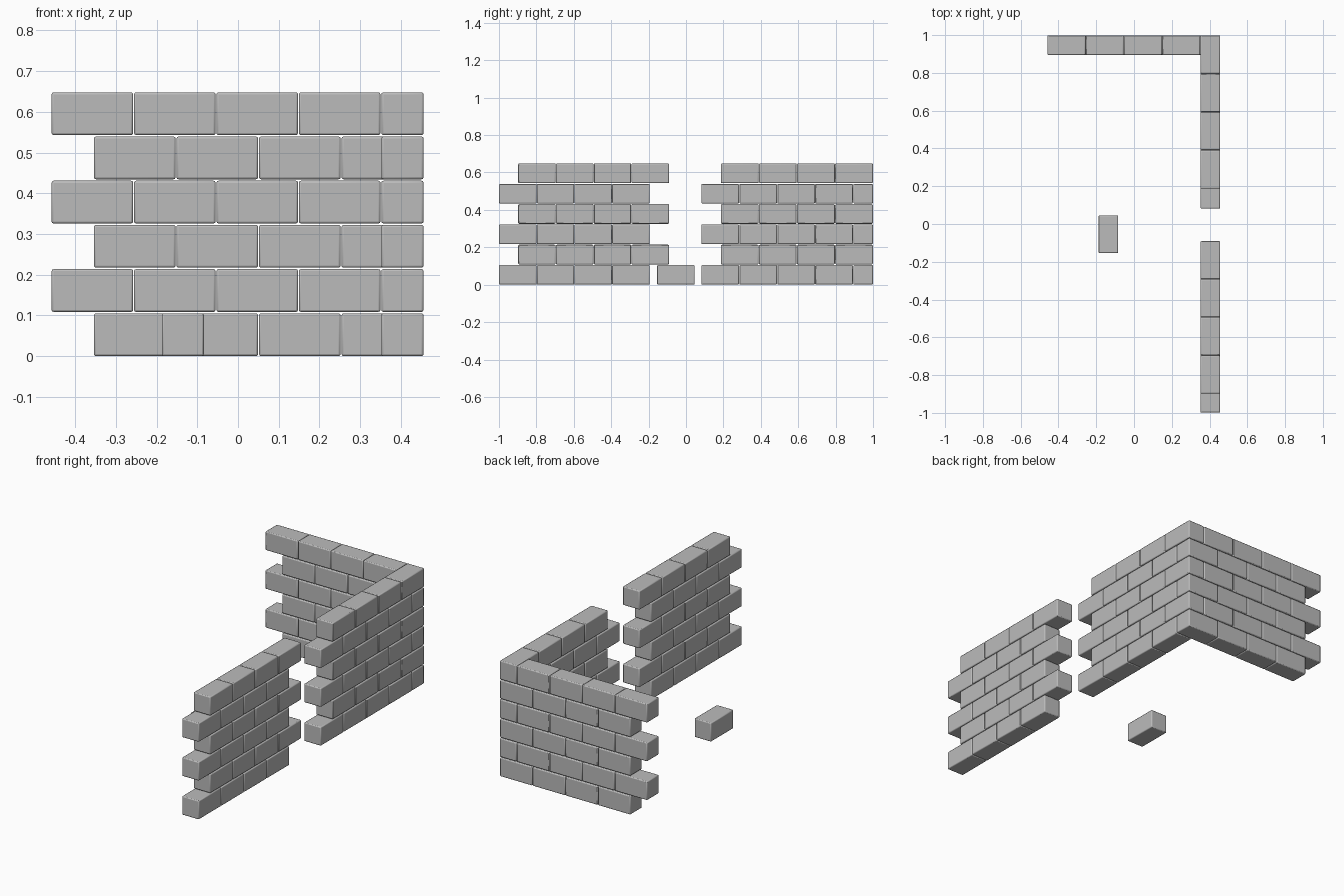
import bpy

old = bpy.data.objects.get("Cube")
if old:
    bpy.data.objects.remove(old, do_unlink=True)

THICK = 0.104    # brick width
HEIGHT = 0.105   # brick height
COURSE = 0.1086  # course spacing
GAP = 0.002      # joint between bricks

stone = bpy.data.materials.new("grey stone")
stone.use_nodes = True
grey = (0.5, 0.5, 0.5, 1)
stone.diffuse_color = grey
stone.node_tree.nodes["Principled BSDF"].inputs["Base Color"].default_value = grey


def brick(name, low, high):
    """One brick with softened edges between two corners."""
    bpy.ops.mesh.primitive_cube_add(
        size=1, location=[(a + b) / 2 for a, b in zip(low, high)])
    ob = bpy.context.object
    ob.name = name
    ob.scale = [b - a for a, b in zip(low, high)]
    bpy.ops.object.transform_apply(location=False, rotation=False, scale=True)
    ob.data.materials.append(stone)
    bevel = ob.modifiers.new("soft edges", 'BEVEL')
    bevel.width = 0.005
    bevel.segments = 2
    bpy.ops.object.shade_smooth_by_angle()


def course(name, axis, start, end, across, row, count=4):
    """A run of bricks along x (axis 0) or y (axis 1)."""
    pitch = (end - start) / count
    for i in range(count):
        low, high = [0, 0, row * COURSE], [0, 0, row * COURSE + HEIGHT]
        low[axis] = start + i * pitch + GAP / 2
        high[axis] = start + (i + 1) * pitch - GAP / 2
        low[1 - axis], high[1 - axis] = across - THICK / 2, across + THICK / 2
        brick(f"{name}_row{row + 1}_brick{i + 1}", low, high)


SIDE_X = 0.404
BACK_Y = 0.947

# Alternating courses, interlocked at the back corner
for row in range(6):
    if row % 2 == 0:
        course("front_wall", 1, -1.0, -0.194, SIDE_X, row)
        course("side_wall", 1, 0.081, 0.893, SIDE_X, row)
        course("back_wall", 0, -0.355, 0.456, BACK_Y, row)
    else:
        course("front_wall", 1, -0.898, -0.09, SIDE_X, row)
        course("side_wall", 1, 0.186, 1.0, SIDE_X, row)
        course("back_wall", 0, -0.459, 0.351, BACK_Y, row)

# Single brick lying inside the walls
brick("loose_brick", (-0.187, -0.154, 0), (-0.084, 0.046, HEIGHT))
